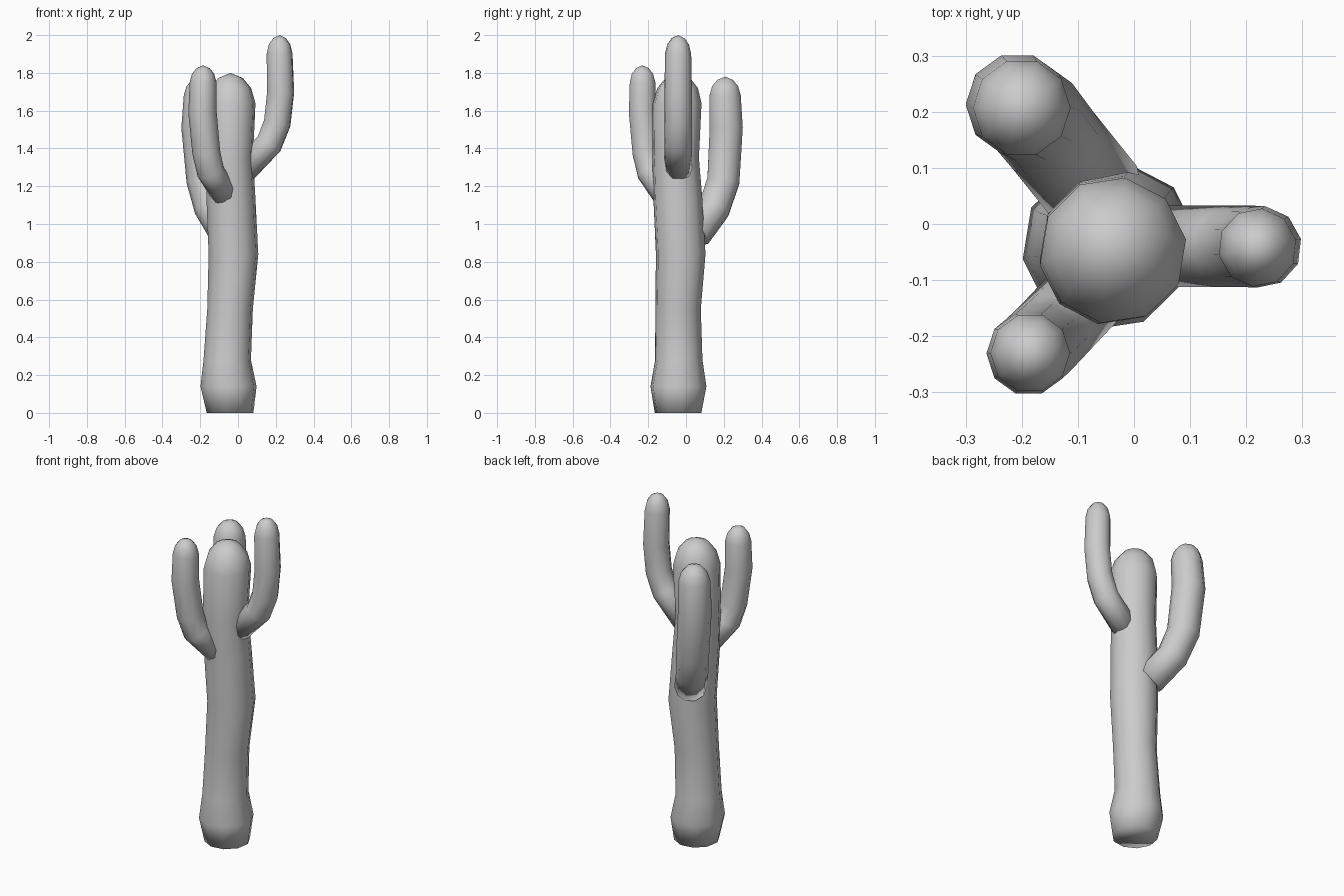
import bpy, bmesh, math
from mathutils import Vector

cube = bpy.data.objects.get("Cube")
if cube:
    bpy.data.objects.remove(cube, do_unlink=True)

SIDES = 10

grey = bpy.data.materials.new("plain grey")
grey.use_nodes = True
colour = (0.6, 0.6, 0.6, 1)
grey.diffuse_color = colour
grey.node_tree.nodes["Principled BSDF"].inputs["Base Color"].default_value = colour


def stem(name, path, tip, upright=False, turn=0.0):
    """Loft rings along (x, y, z, radius) stations and close with a domed tip."""
    pts = [Vector(p[:3]) for p in path]
    radii = [p[3] for p in path]
    tip = Vector(tip)
    # Two shrinking rings form the dome
    last, r = pts[-1], radii[-1]
    for rise, shrink in ((0.5, 0.83), (0.83, 0.5)):
        pts.append(last.lerp(tip, rise))
        radii.append(r * shrink)

    bm = bmesh.new()
    rings = []
    for i, (p, r) in enumerate(zip(pts, radii)):
        before = pts[max(i - 1, 0)]
        after = pts[i + 1] if i + 1 < len(pts) else tip
        axis = Vector((0, 0, 1))
        if not upright:
            axis = ((after - p).normalized() + (p - before).normalized()).normalized()
        tilt = Vector((0, 0, 1)).rotation_difference(axis)
        ring = []
        for k in range(SIDES):
            a = math.tau * k / SIDES + turn
            ring.append(bm.verts.new(p + tilt @ Vector((r * math.cos(a), r * math.sin(a), 0))))
        rings.append(ring)

    for low, high in zip(rings, rings[1:]):
        for k in range(SIDES):
            n = (k + 1) % SIDES
            bm.faces.new((low[k], low[n], high[n], high[k]))
    bm.faces.new(rings[0][::-1])
    apex = bm.verts.new(tip)
    for k in range(SIDES):
        bm.faces.new((rings[-1][k], rings[-1][(k + 1) % SIDES], apex))
    for f in bm.faces:
        f.smooth = True

    mesh = bpy.data.meshes.new(name)
    bm.to_mesh(mesh)
    bm.free()
    mesh.materials.append(grey)
    obj = bpy.data.objects.new(name, mesh)
    bpy.context.collection.objects.link(obj)
    return obj


# Gently swaying trunk with a swollen foot
stem("trunk", [
    (-0.042, -0.042, 0, 0.125), (-0.05, -0.04, 0.14, 0.15),
    (-0.057, -0.038, 0.28, 0.127), (-0.042, -0.042, 0.55, 0.122),
    (-0.024, -0.028, 0.84, 0.133), (-0.038, -0.044, 1.15, 0.131),
    (-0.044, -0.055, 1.35, 0.125), (-0.037, -0.047, 1.64, 0.131),
], (-0.04, -0.042, 1.8), upright=True, turn=0.15)

# Tallest arm, on the left side
stem("left_arm", [
    (0.03, -0.04, 1.285, 0.073), (0.165, -0.04, 1.425, 0.073),
    (0.208, -0.04, 1.535, 0.073), (0.226, -0.041, 1.70, 0.073),
    (0.22, -0.042, 1.90, 0.07),
], (0.22, -0.042, 2.0), turn=0.2)

# Shorter arm, at the front right
stem("front_arm", [
    (-0.07, -0.11, 1.16, 0.073), (-0.145, -0.19, 1.275, 0.073),
    (-0.168, -0.213, 1.38, 0.074), (-0.188, -0.231, 1.59, 0.075),
    (-0.185, -0.23, 1.75, 0.071),
], (-0.185, -0.232, 1.84))

# Thick low arm, at the back right
stem("back_arm", [
    (-0.065, 0.05, 0.95, 0.088), (-0.145, 0.15, 1.085, 0.088),
    (-0.183, 0.198, 1.23, 0.09), (-0.208, 0.213, 1.51, 0.092),
    (-0.20, 0.207, 1.68, 0.087),
], (-0.2, 0.208, 1.78))
